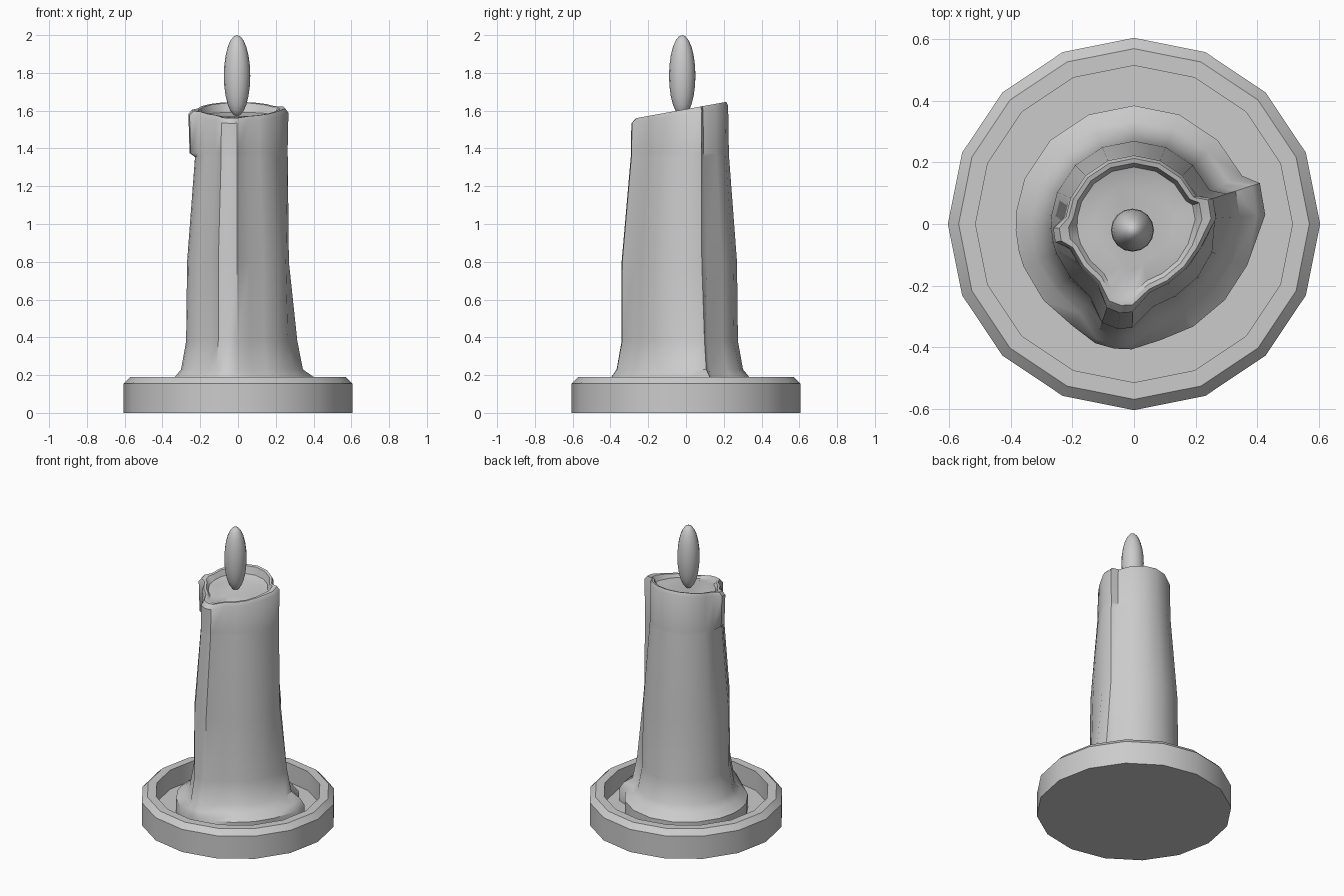
import bpy, bmesh
from math import radians, cos, sin

if "Cube" in bpy.data.objects:
    bpy.data.objects.remove(bpy.data.objects["Cube"])


def finish(name, bm, angle):
    bmesh.ops.recalc_face_normals(bm, faces=bm.faces)
    me = bpy.data.meshes.new(name)
    bm.to_mesh(me)
    bm.free()
    ob = bpy.data.objects.new(name, me)
    bpy.context.collection.objects.link(ob)
    bpy.ops.object.select_all(action='DESELECT')
    ob.select_set(True)
    bpy.context.view_layer.objects.active = ob
    bpy.ops.object.shade_smooth_by_angle(angle=radians(angle))
    return ob


def loft(name, rings, angle):
    """Skin a stack of closed rings and cap both ends."""
    bm = bmesh.new()
    loops = [[bm.verts.new(p) for p in ring] for ring in rings]
    n = len(loops[0])
    for a, b in zip(loops, loops[1:]):
        for i in range(n):
            j = (i + 1) % n
            bm.faces.new((a[i], a[j], b[j], b[i]))
    bm.faces.new(loops[0])
    bm.faces.new(loops[-1])
    return finish(name, bm, angle)


# Dish: 16-sided tray with a chamfered rim and sunken floor
dish_profile = [(.605, 0), (.605, .155), (.57, .19), (.515, .19), (.515, .06)]
loft("dish", [[(r * cos(radians(22.5 * i)), r * sin(radians(22.5 * i)), z)
               for i in range(16)] for r, z in dish_profile], 30)

# Candle columns: (angle, drip, weight); drips 0 front, 1 right, 2 left
columns = [(-177, 2, 1), (-167, 2, 1), (-159, 2, 0), (-140, 2, 0),
           (-121, 0, .08), (-108, 0, .9), (-99, 0, 1), (-91, 0, .9), (-77, 0, .08),
           (-60, 0, 0), (-40, 0, 0), (-20, 1, .15), (4, 1, .95), (18, 1, 1),
           (24, 1, 0), (45, 1, 0), (67.5, 1, 0), (90, 1, 0), (112.5, 1, 0),
           (135, 1, 0), (157.5, 2, 0), (174, 2, 0)]

# Candle rings: height, how far the top slant applies, radius, drip bulges
body = [(.06, 0, .385, (.025, .045, 0)),
        (.15, 0, .385, (.025, .045, 0)),
        (.19, 0, .335, (.065, .07, 0)),
        (.23, 0, .302, (.07, .045, 0)),
        (.38, 0, .275, (.07, .042, 0)),
        (.80, 0, .27, (.075, .0, 0)),
        (1.355, 0, .228, (.068, .038, 0)),
        (1.375, 0, .227, (.068, .038, .03)),
        (1.585, 1, .223, (.07, .047, .04)),
        (1.608, 1, .213, (.055, .04, .03)),
        (1.606, 1, .198, (.05, .025, .015)),
        (1.575, .5, .185, (.045, .015, 0)),
        (1.572, 0, .13, (.02, 0, 0))]

rings = []
for z, slant, r, bulge in body:
    ring = []
    for a, d, w in columns:
        rr = r + bulge[d] * w
        x, y = rr * cos(radians(a)), rr * sin(radians(a))
        ring.append((x, y, z + .18 * slant * y))
    rings.append(ring)
loft("candle", rings, 40)

# Flame: stretched ball standing in the wax pool
bm = bmesh.new()
bmesh.ops.create_uvsphere(bm, u_segments=16, v_segments=12, radius=1)
bmesh.ops.scale(bm, vec=(.07, .07, .215), verts=bm.verts)
bmesh.ops.translate(bm, vec=(-.005, -.02, 1.785), verts=bm.verts)
finish("flame", bm, 60)
